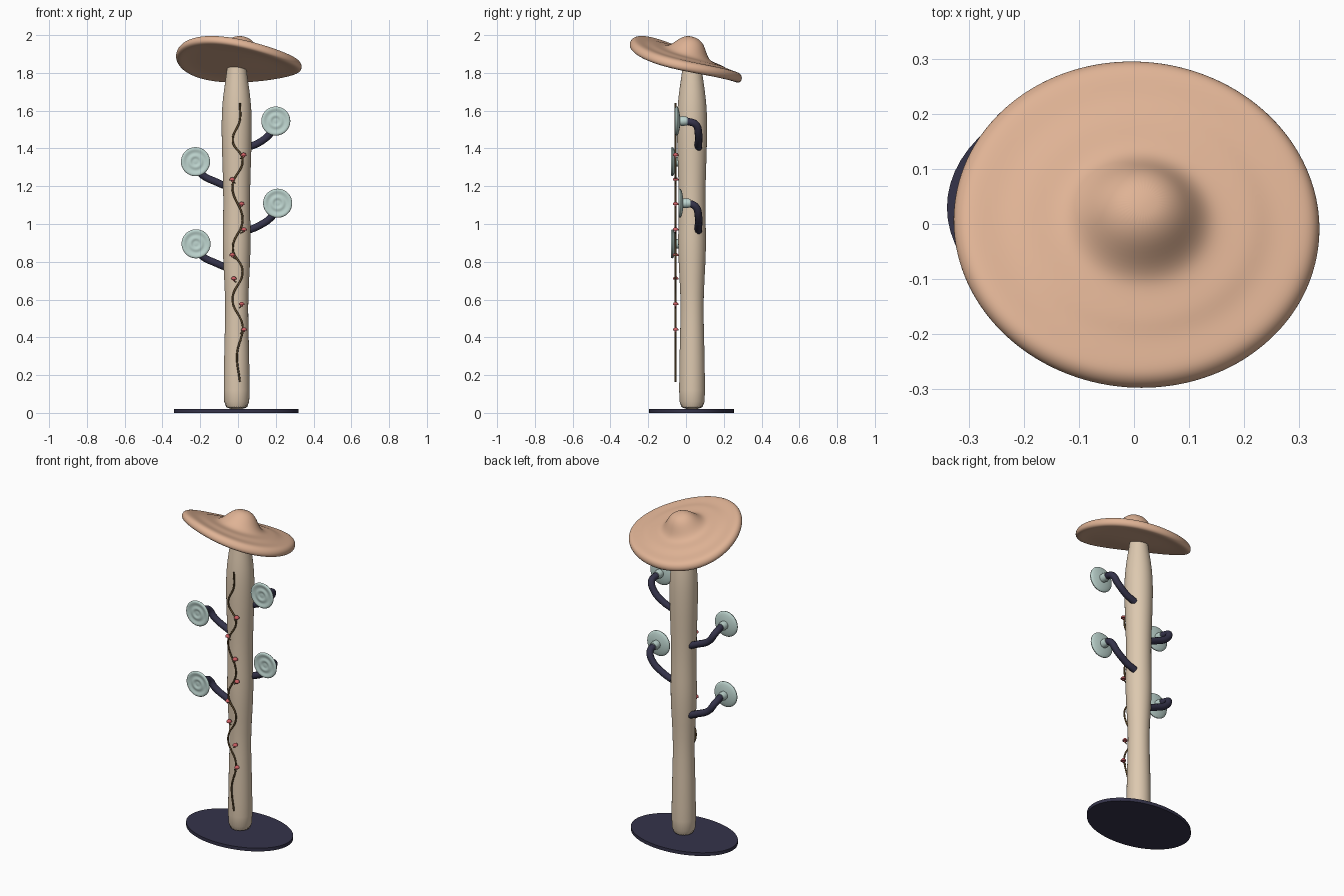
import bpy, bmesh, math
from mathutils import Vector, Matrix

cube = bpy.data.objects.get("Cube")
if cube:
    bpy.data.objects.remove(cube)


def material(name, rgb):
    m = bpy.data.materials.new(name)
    m.use_nodes = True
    m.diffuse_color = (*rgb, 1)
    m.node_tree.nodes["Principled BSDF"].inputs["Base Color"].default_value = (*rgb, 1)
    return m


PEACH = material("peach", (0.74, 0.45, 0.30))
CREAM = material("cream", (0.72, 0.58, 0.43))
NAVY = material("dark_navy", (0.035, 0.033, 0.068))
TEAL = material("pale_teal", (0.51, 0.66, 0.62))
BROWN = material("vine_brown", (0.15, 0.09, 0.035))
RED = material("berry_red", (0.58, 0.11, 0.12))


def finish(obj, mat, angle=60):
    obj.data.materials.append(mat)
    bpy.ops.object.select_all(action="DESELECT")
    obj.select_set(True)
    bpy.context.view_layer.objects.active = obj
    bpy.ops.object.shade_smooth_by_angle(angle=math.radians(angle))
    return obj


def lathe(name, profile, mat, segments=32, matrix=Matrix(), subdiv=0, warp=None):
    """Spin (radius, height) points around z, closing the ends."""
    bm = bmesh.new()
    rings = []
    for r, z in profile:
        n = segments if r > 0 else 1
        rings.append([bm.verts.new((r * math.cos(math.tau * i / n),
                                    r * math.sin(math.tau * i / n), z)) for i in range(n)])
    for a, b in zip(rings, rings[1:]):
        for i in range(segments):
            j = (i + 1) % segments
            quad = [a[i % len(a)], a[j % len(a)], b[j % len(b)], b[i % len(b)]]
            bm.faces.new(list(dict.fromkeys(quad)))
    for ring in (rings[0], rings[-1]):
        if len(ring) > 1:
            bm.faces.new(ring)
    for v in bm.verts:
        v.co = matrix @ v.co
        if warp:
            v.co = warp(v.co)
    bmesh.ops.recalc_face_normals(bm, faces=bm.faces)
    mesh = bpy.data.meshes.new(name)
    bm.to_mesh(mesh)
    bm.free()
    obj = bpy.data.objects.new(name, mesh)
    bpy.context.collection.objects.link(obj)
    if subdiv:
        obj.modifiers.new("smooth", "SUBSURF").levels = subdiv
        obj.modifiers["smooth"].render_levels = subdiv
    return finish(obj, mat)


def tube(name, points, radius, mat):
    """Round tube along a smooth path, converted to a mesh."""
    curve = bpy.data.curves.new(name, "CURVE")
    curve.dimensions = "3D"
    curve.bevel_depth = radius
    curve.bevel_resolution = 3
    curve.use_fill_caps = True
    spline = curve.splines.new("BEZIER")
    spline.bezier_points.add(len(points) - 1)
    spline.resolution_u = 8
    for p, co in zip(spline.bezier_points, points):
        p.co = co
        p.handle_left_type = p.handle_right_type = "AUTO"
    obj = bpy.data.objects.new(name, curve)
    bpy.context.collection.objects.link(obj)
    bpy.ops.object.select_all(action="DESELECT")
    obj.select_set(True)
    bpy.context.view_layer.objects.active = obj
    bpy.ops.object.convert(target="MESH")
    return finish(bpy.context.object, mat)


# Oval base plate
lathe("base", [(1, 0), (1, 0.02)], NAVY, 64,
      Matrix.Translation((-0.01, 0.03, 0)) @ Matrix.Diagonal((0.33, 0.225, 1, 1)))

# Trunk with gentle swellings
lathe("trunk", [(0.068, 0.01), (0.069, 0.1), (0.067, 0.3), (0.061, 0.5), (0.061, 0.62),
                (0.072, 0.8), (0.075, 0.92), (0.071, 1.05), (0.071, 1.2), (0.079, 1.4),
                (0.081, 1.55), (0.076, 1.65), (0.06, 1.76), (0.05, 1.83), (0.047, 1.88)],
      CREAM, 32, Matrix.Translation((-0.007, 0.032, 0)), subdiv=1)


# Tilted, slightly twisted cap with a central dome
def twist(co):
    return co + Vector((0, 0, 0.4 * co.x * co.y))


tilt = (Matrix.Translation((0.005, 0, 1.865))
        @ Matrix.Rotation(0.1, 4, "Y") @ Matrix.Rotation(-0.32, 4, "X")
        @ Matrix.Diagonal((0.335, 0.312, 1, 1)))
lathe("cap", [(0, 0.132), (0.12, 0.127), (0.22, 0.104), (0.31, 0.062), (0.4, 0.036),
              (0.52, 0.034), (0.63, 0.034), (0.74, 0.025), (0.88, 0.028), (0.96, 0.024),
              (1.005, 0.005), (1.0, -0.017), (0.95, -0.027), (0.8, -0.024),
              (0.55, -0.03), (0.3, -0.036), (0, -0.04)],
      PEACH, 40, tilt, subdiv=2, warp=twist)

# Side arms, each carrying a rippled dish that faces forward
DISH = [(0, -0.012), (0.022, -0.012), (0.05, -0.008), (0.072, -0.002), (0.079, 0.005),
        (0.076, 0.013), (0.066, 0.016), (0.054, 0.011), (0.044, 0.009), (0.034, 0.014),
        (0.025, 0.014), (0.016, 0.008), (0, 0.012)]
ARMS = [("upper_left", 0.2, -0.043, 1.41, 1.545), ("upper_right", -0.225, -0.066, 1.2, 1.33),
        ("lower_left", 0.21, -0.026, 0.97, 1.11), ("lower_right", -0.222, -0.066, 0.77, 0.895)]
for name, x, y, z0, z1 in ARMS:
    s = math.copysign(1, x)
    root = 0.066 if s > 0 else 0.05
    rise = z1 - z0
    tube(name + "_arm", [(s * 0.05, root, z0 - 0.005), (s * 0.11, root, z0 + 0.02),
                         (x - s * 0.03, root, z0 + rise * 0.5),
                         (x, root - 0.015, z0 + rise * 0.87), (x, y + 0.045, z1)],
         0.02, NAVY)
    facing = Matrix.Translation((x, y, z1)) @ Matrix.Rotation(math.pi / 2, 4, "X")
    lathe(name + "_dish", DISH, TEAL, 32, facing, subdiv=1)
    lathe(name + "_hub", [(0.022, -0.05), (0.026, -0.03), (0.024, -0.005)], TEAL, 20, facing)

# Winding vine on the front
VINE_Y = -0.055
WAVE = [(0.01, 1.64), (0.01, 1.55), (-0.028, 1.44), (0.025, 1.34), (-0.03, 1.2), (0.025, 1.02),
        (-0.028, 0.87), (0.025, 0.75), (-0.03, 0.6), (0.025, 0.46), (-0.005, 0.31), (0.01, 0.165)]
tube("vine", [(x, VINE_Y, z) for x, z in WAVE], 0.005, BROWN)

# Small red buds with short stems
BUDS = [(0.03, 1.365), (-0.03, 1.235), (0.02, 1.105), (0.032, 0.97),
        (-0.03, 0.835), (-0.022, 0.71), (0.02, 0.575), (0.032, 0.44)]
for i, (x, z) in enumerate(BUDS):
    lathe(f"bud_{i + 1}", [(0, 0.013), (0.009, 0.01), (0.015, 0.002), (0.015, -0.004),
                           (0.006, -0.005), (0.005, -0.012), (0, -0.012)],
          RED, 12, Matrix.Translation((x, VINE_Y, z)))
    tube(f"bud_stem_{i + 1}", [(x, VINE_Y, z - 0.008), (x * 0.4, VINE_Y, z - 0.02)],
         0.003, BROWN)
